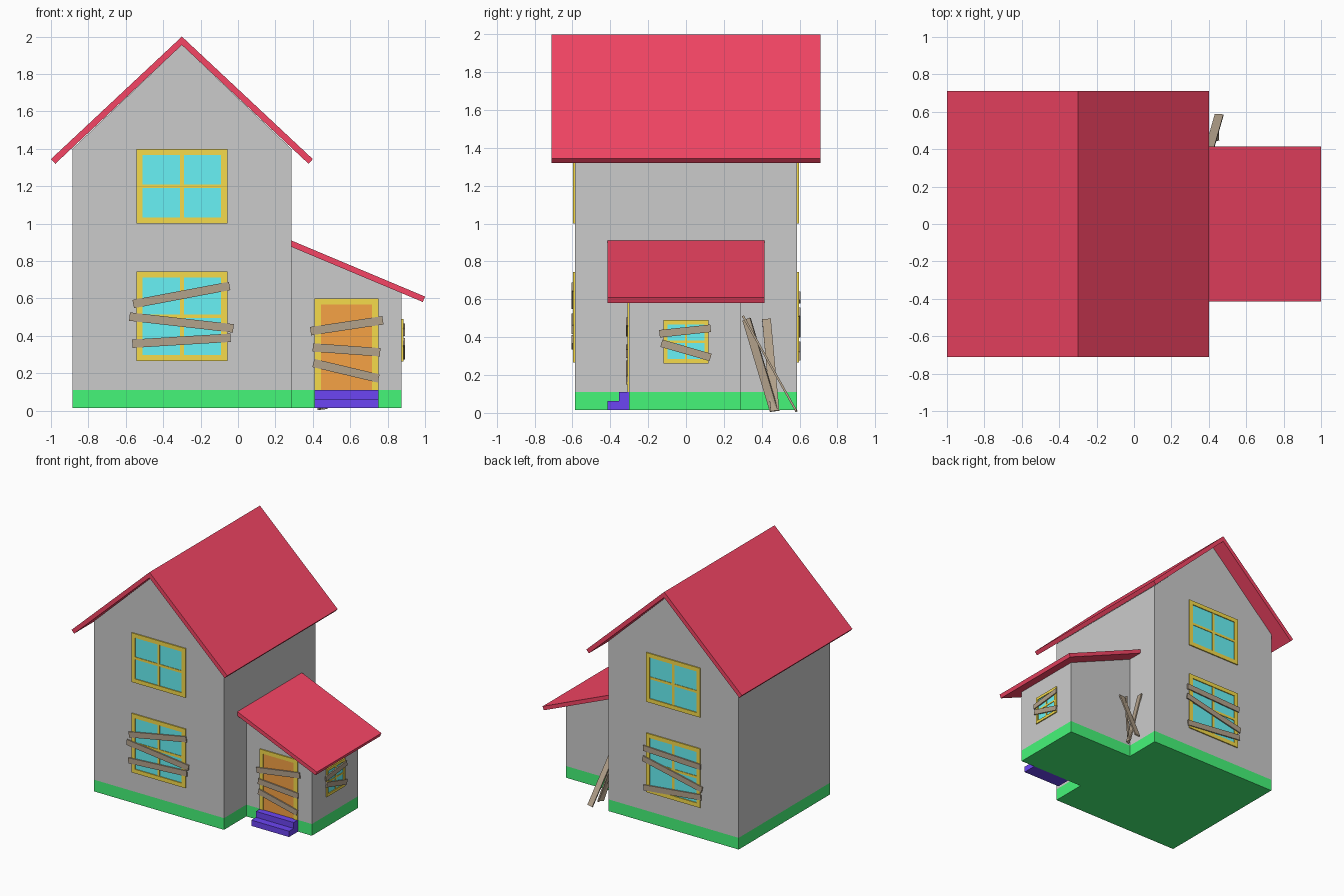
import bpy, bmesh
from mathutils import Vector, Matrix

if "Cube" in bpy.data.objects:
    bpy.data.objects.remove(bpy.data.objects["Cube"])

COLORS = {
    "red": (0.92, 0.06, 0.13), "green": (0.06, 0.92, 0.19), "blue": (0.15, 0.06, 0.90),
    "yellow": (0.92, 0.71, 0.07), "cyan": (0.14, 0.89, 0.92), "orange": (0.92, 0.36, 0.06),
    "wood": (0.45, 0.36, 0.26),
}
MATS = {}
for n, c in COLORS.items():
    MATS[n] = bpy.data.materials.new(n)
    MATS[n].diffuse_color = (*c, 1)

Z = Vector((0, 0, 1))


def finish(name, bm, color=None):
    bmesh.ops.recalc_face_normals(bm, faces=bm.faces)
    me = bpy.data.meshes.new(name)
    bm.to_mesh(me)
    bm.free()
    ob = bpy.data.objects.new(name, me)
    bpy.context.collection.objects.link(ob)
    if color:
        me.materials.append(MATS[color])
    return ob


def prism(name, pts, sweep, color=None):
    """Extrude a closed loop of 3D points along a vector."""
    bm = bmesh.new()
    face = bm.faces.new([bm.verts.new(p) for p in pts])
    new = bmesh.ops.extrude_face_region(bm, geom=[face], use_keep_orig=True)["geom"]
    bmesh.ops.translate(bm, vec=sweep, verts=[v for v in new if isinstance(v, bmesh.types.BMVert)])
    return finish(name, bm, color)


def profile(name, xz, y0, y1, color=None):
    return prism(name, [(x, y0, z) for x, z in xz], (0, y1 - y0, 0), color)


def add_box(bm, center, a, b, c):
    """Add a box whose three full edge vectors are a, b, c."""
    m = Matrix((a, b, c)).transposed().to_4x4()
    m.translation = center
    bmesh.ops.create_cube(bm, size=1, matrix=m)


class Wall:
    """Places parts on a wall: u runs right as seen from outside, n points out."""
    def __init__(self, origin, u, n):
        self.o, self.u, self.n = Vector(origin), Vector(u), Vector(n)

    def panels(self, name, rects, d0, d1, color):
        bm = bmesh.new()
        for u0, u1, z0, z1 in rects:
            c = self.o + self.u * (u0 + u1) / 2 + Z * (z0 + z1) / 2 + self.n * (d0 + d1) / 2
            add_box(bm, c, self.u * (u1 - u0), Z * (z1 - z0), self.n * (d1 - d0))
        return finish(name, bm, color)

    def window(self, name, u0, u1, z0, z1, w, bar):
        self.panels(name + "_frame", [(u0, u0 + w, z0, z1), (u1 - w, u1, z0, z1),
                                      (u0 + w, u1 - w, z0, z0 + w), (u0 + w, u1 - w, z1 - w, z1)],
                    -0.005, 0.009, "yellow")
        uc, zc, b = (u0 + u1) / 2, (z0 + z1) / 2, bar / 2
        self.panels(name + "_muntins", [(uc - b, uc + b, z0 + w, z1 - w),
                                        (u0 + w, uc - b, zc - b, zc + b),
                                        (uc + b, u1 - w, zc - b, zc + b)], -0.005, 0.006, "yellow")
        self.panels(name + "_glass", [(u0 + w, u1 - w, z0 + w, z1 - w)], -0.005, 0.002, "cyan")

    def boards(self, name, lines, width):
        bm = bmesh.new()
        for u0, z0, u1, z1 in lines:
            a = self.u * (u1 - u0) + Z * (z1 - z0)
            c = self.o + self.u * (u0 + u1) / 2 + Z * (z0 + z1) / 2 + self.n * 0.012
            add_box(bm, c, a, a.normalized().cross(self.n) * width, self.n * 0.01)
        finish(name, bm, "wood")


# L-shaped foundation
prism("foundation", [(x, y, 0.015) for x, y in
      [(-0.885, -0.587), (0.285, -0.587), (0.285, -0.3), (0.875, -0.3),
       (0.875, 0.29), (0.285, 0.29), (0.285, 0.587), (-0.885, 0.587)]], (0, 0, 0.095), "green")

# House body and side porch room
profile("main_walls", [(-0.885, 0.11), (0.285, 0.11), (0.285, 1.40), (-0.3, 1.956), (-0.885, 1.40)],
        -0.587, 0.587)
profile("annex_walls", [(0.285, 0.11), (0.875, 0.11), (0.875, 0.635), (0.285, 0.88)], -0.3, 0.29)

# Roofs
profile("main_roof", [(-0.3, 2.0), (-1.0, 1.345), (-0.977, 1.32), (-0.3, 1.955),
                      (0.377, 1.32), (0.4, 1.345)], -0.71, 0.71, "red")
profile("annex_roof", [(0.285, 0.91), (1.0, 0.61), (0.988, 0.581), (0.285, 0.876)],
        -0.415, 0.415, "red")

# Front and back windows
front = Wall((-0.3, -0.587, 0), (1, 0, 0), (0, -1, 0))
back = Wall((-0.3, 0.587, 0), (-1, 0, 0), (0, 1, 0))
for side, wall in (("front", front), ("back", back)):
    wall.window(side + "_upper_window", -0.243, 0.243, 1.0, 1.4, 0.033, 0.02)
    wall.window(side + "_lower_window", -0.243, 0.243, 0.265, 0.745, 0.033, 0.02)
front.boards("front_window_boards", [(-0.26, 0.57, 0.255, 0.667), (-0.28, 0.503, 0.275, 0.44),
                                     (-0.265, 0.358, 0.26, 0.39)], 0.045)
back.boards("back_window_boards", [(-0.265, 0.62, 0.25, 0.60), (-0.27, 0.535, 0.265, 0.42),
                                   (-0.26, 0.30, 0.255, 0.355)], 0.045)

# Side window of the annex
side = Wall((0.875, 0, 0), (0, 1, 0), (1, 0, 0))
side.window("side_window", -0.12, 0.12, 0.262, 0.49, 0.022, 0.012)
side.boards("side_window_boards", [(-0.14, 0.418, 0.13, 0.447), (-0.13, 0.368, 0.13, 0.293)], 0.04)

# Door with frame and nailed boards
porch = Wall((0, -0.3, 0), (1, 0, 0), (0, -1, 0))
porch.panels("door_frame", [(0.41, 0.443, 0.11, 0.6), (0.717, 0.75, 0.11, 0.6),
                            (0.443, 0.717, 0.568, 0.6)], -0.005, 0.009, "yellow")
porch.panels("door", [(0.443, 0.717, 0.11, 0.568)], -0.005, 0.002, "orange")
porch.boards("door_boards", [(0.388, 0.425, 0.775, 0.483), (0.40, 0.338, 0.76, 0.312),
                             (0.403, 0.255, 0.752, 0.172)], 0.045)

# Door steps
prism("door_steps", [(0.41, y, z) for y, z in
      [(-0.3, 0.015), (-0.415, 0.015), (-0.415, 0.062), (-0.355, 0.062), (-0.355, 0.11), (-0.3, 0.11)]],
      (0.34, 0, 0), "blue")

# Loose planks leaning in the rear corner: top, foot, width direction
for i, (top, foot, wide) in enumerate([
        ((0.298, 0.425, 0.495), (0.45, 0.47, 0.01), (0, 1, 0)),
        ((0.35, 0.32, 0.495), (0.44, 0.465, 0.012), (0.5, 1, 0)),
        ((0.375, 0.302, 0.51), (0.455, 0.583, 0.009), (1, 0, 0))]):
    top, foot = Vector(top), Vector(foot)
    a = top - foot
    d = a.normalized()
    w = Vector(wide)
    w = (w - d * w.dot(d)).normalized()
    bm = bmesh.new()
    add_box(bm, (top + foot) / 2, a, w * 0.046, d.cross(w) * 0.011)
    finish(f"loose_plank_{i + 1}", bm, "wood")

for m in bpy.data.materials:
    if m.users and not m.is_grease_pencil:
        m.use_nodes = True
        m.node_tree.nodes["Principled BSDF"].inputs["Base Color"].default_value = m.diffuse_color
